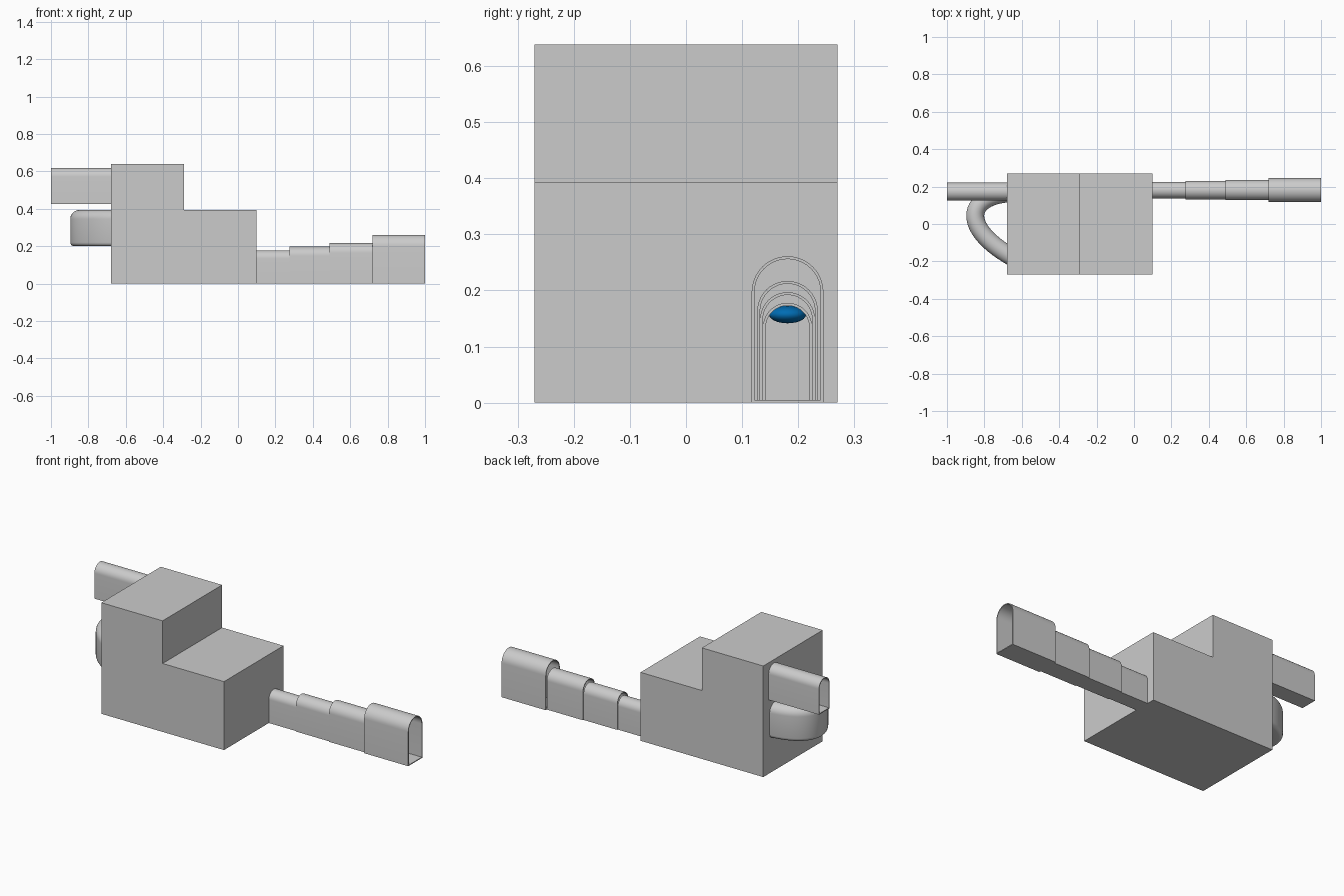
import bpy, bmesh, math
from mathutils import Vector

if "Cube" in bpy.data.objects:
    bpy.data.objects.remove(bpy.data.objects["Cube"])

N = 20  # segments in each arch


def arch(half, height, inset=0.0, corner=0.0):
    """Arched cross-section (sideways, up), flat at the bottom, round on top."""
    r, spring = half - inset, height - half
    pts = []
    if corner:
        for i in range(5):
            a = math.pi * 1.5 + math.pi / 2 * i / 4
            pts.append((r - corner + corner * math.cos(a), inset + corner + corner * math.sin(a)))
    else:
        pts.append((r, inset))
    for i in range(N + 1):
        a = math.pi * i / N
        pts.append((r * math.cos(a), spring + r * math.sin(a)))
    if corner:
        for i in range(5):
            a = math.pi + math.pi / 2 * i / 4
            pts.append((-r + corner + corner * math.cos(a), inset + corner + corner * math.sin(a)))
    else:
        pts.append((-r, inset))
    return pts


def finish(bm, name, smooth=True):
    bmesh.ops.recalc_face_normals(bm, faces=bm.faces[:])
    me = bpy.data.meshes.new(name)
    bm.to_mesh(me)
    bm.free()
    ob = bpy.data.objects.new(name, me)
    bpy.context.collection.objects.link(ob)
    if smooth:
        bpy.ops.object.select_all(action='DESELECT')
        ob.select_set(True)
        bpy.context.view_layer.objects.active = ob
        bpy.ops.object.shade_smooth_by_angle(angle=math.radians(35))
    return ob


def tunnel(name, path, half, height, z, wall=0.005, corner=0.0):
    """Sweep a hollow arched section along a flat path of (x, y) points."""
    bm = bmesh.new()
    shells = []
    for inset in (0.0, wall):
        rings = []
        for i, p in enumerate(path):
            a, b = path[max(i - 1, 0)], path[min(i + 1, len(path) - 1)]
            d = (Vector(b) - Vector(a)).normalized()
            rings.append([bm.verts.new((p[0] - d.y * s, p[1] + d.x * s, z + h))
                          for s, h in arch(half, height, inset, corner)])
        shells.append(rings)

    def bridge(r1, r2):
        n = len(r1)
        for k in range(n):
            bm.faces.new((r1[k], r1[(k + 1) % n], r2[(k + 1) % n], r2[k]))

    for rings in shells:
        for r1, r2 in zip(rings, rings[1:]):
            bridge(r1, r2)
    for end in (0, -1):
        bridge(shells[0][end], shells[1][end])
    return finish(bm, name)


# Stepped main block
bm = bmesh.new()
side = [(-0.68, 0), (0.10, 0), (0.10, 0.393), (-0.29, 0.393), (-0.29, 0.638), (-0.68, 0.638)]
face = bm.faces.new([bm.verts.new((x, -0.27, z)) for x, z in side])
ext = bmesh.ops.extrude_face_region(bm, geom=[face])
bmesh.ops.translate(bm, vec=(0, 0.54, 0),
                    verts=[v for v in ext['geom'] if isinstance(v, bmesh.types.BMVert)])
finish(bm, "main_block", smooth=False)

# Telescoping tunnel on the right
sections = [(0.10, 0.275, 0.044, 0.178), (0.275, 0.49, 0.049, 0.197),
            (0.49, 0.72, 0.054, 0.217), (0.72, 1.0, 0.064, 0.261)]
for i, (x0, x1, half, top) in enumerate(sections):
    tunnel(f"right_tunnel_{i + 1}", [(x0, 0.181), (x1, 0.181)], half, top, 0)

# Upper straight tunnel on the left
tunnel("left_tunnel", [(-1.0, 0.173), (-0.68, 0.173)], 0.048, 0.194, 0.425)

# Curved loop tunnel below it
p = [Vector(c) for c in ((-0.66, 0.165), (-0.90, 0.15), (-0.925, -0.02), (-0.655, -0.175))]
loop = []
for i in range(29):
    t = i / 28
    u = 1 - t
    loop.append(tuple(p[0] * u**3 + p[1] * 3 * u * u * t + p[2] * 3 * u * t * t + p[3] * t**3))
tunnel("loop_tunnel", loop, 0.048, 0.193, 0.2, corner=0.02)

# Blue lamp under the roof of the narrow tunnel
bm = bmesh.new()
bmesh.ops.create_uvsphere(bm, u_segments=24, v_segments=12, radius=1)
for v in bm.verts:
    v.co = (0.13 + v.co.x * 0.03, 0.181 + v.co.y * 0.033, 0.157 + v.co.z * 0.0155)
lamp = finish(bm, "blue_lamp")
blue = bpy.data.materials.new("blue")
blue.diffuse_color = (0.0, 0.15, 0.45, 1)
blue.use_nodes = True
blue.node_tree.nodes["Principled BSDF"].inputs["Base Color"].default_value = blue.diffuse_color
lamp.data.materials.append(blue)
